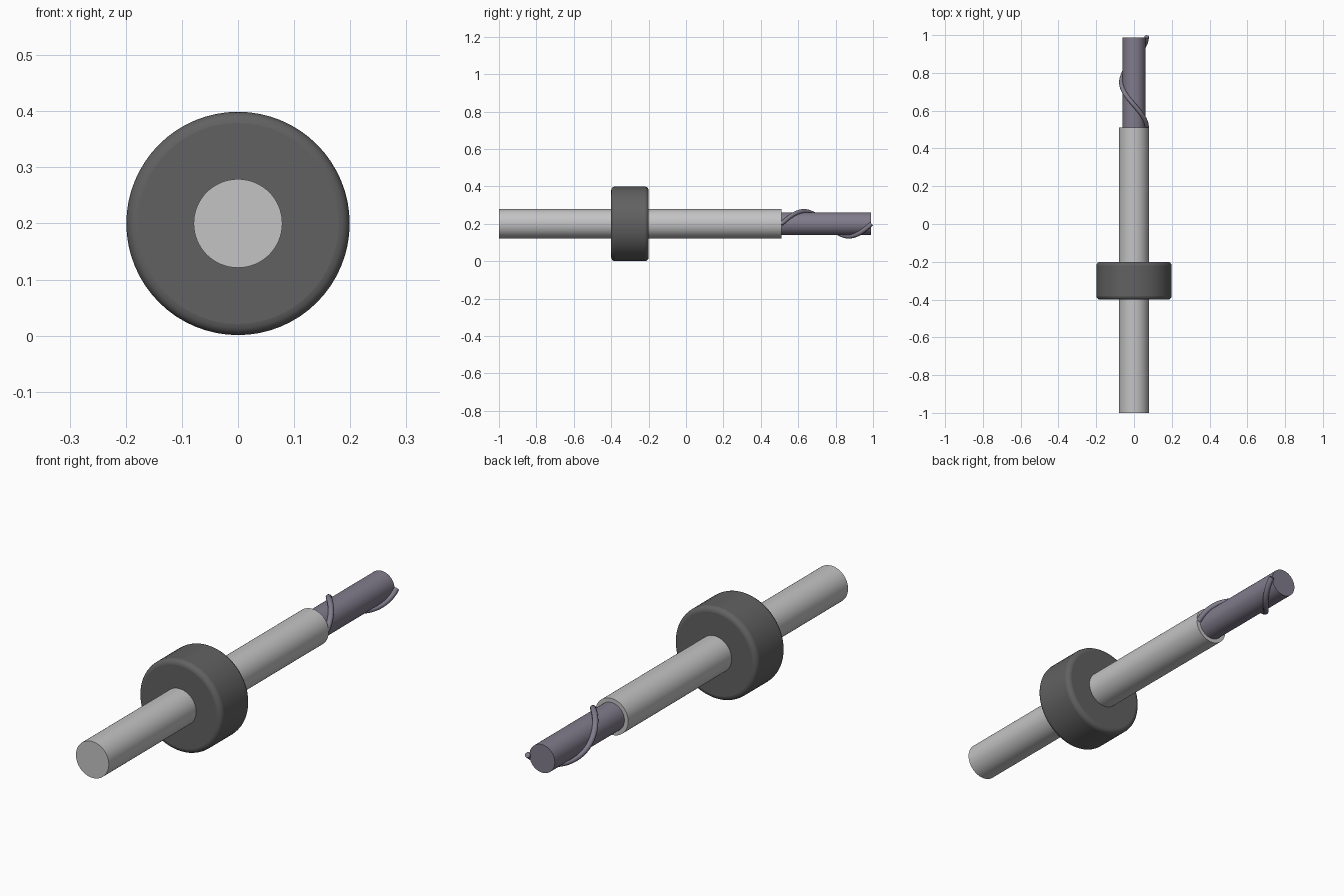
import bpy
import math

cube = bpy.data.objects.get("Cube")
if cube:
    bpy.data.objects.remove(cube, do_unlink=True)

AXIS_Z = 0.2


def material(name, rgb):
    m = bpy.data.materials.new(name)
    m.use_nodes = True
    m.diffuse_color = (*rgb, 1)
    m.node_tree.nodes["Principled BSDF"].inputs["Base Color"].default_value = (*rgb, 1)
    return m


steel = material("light steel", (0.55, 0.55, 0.56))
rubber = material("dark grey", (0.12, 0.12, 0.122))
carbide = material("purple grey", (0.22, 0.2, 0.26))


def rod(name, radius, y0, y1, mat, bevel=0):
    """Cylinder along y, optionally with rounded rims."""
    bpy.ops.mesh.primitive_cylinder_add(
        vertices=64, radius=radius, depth=y1 - y0,
        location=(0, (y0 + y1) / 2, AXIS_Z), rotation=(math.pi / 2, 0, 0))
    ob = bpy.context.object
    ob.name = name
    ob.data.materials.append(mat)
    if bevel:
        mod = ob.modifiers.new("rounded rims", "BEVEL")
        mod.width = bevel
        mod.segments = 4
        mod.limit_method = "ANGLE"
    bpy.ops.object.shade_smooth_by_angle(angle=math.radians(35))
    return ob


# Shank, depth collar and cutting core
rod("shank", 0.079, -1, 0.51, steel)
rod("collar", 0.199, -0.4, -0.2, rubber, bevel=0.02)
rod("cutting_core", 0.061, 0.5, 0.988, carbide)

# Spiral cutting ridge: one turn around the core
curve = bpy.data.curves.new("spiral_ridge", "CURVE")
curve.dimensions = "3D"
curve.bevel_depth = 0.012
curve.bevel_resolution = 3
curve.use_fill_caps = True
steps = 64
spline = curve.splines.new("POLY")
spline.points.add(steps)
for i, point in enumerate(spline.points):
    t = i / steps
    a = math.tau * t
    point.co = (0.067 * math.cos(a), 0.51 + 0.482 * t, AXIS_Z + 0.067 * math.sin(a), 1)
spline.use_smooth = True
curve.materials.append(carbide)
ridge = bpy.data.objects.new("spiral_ridge", curve)
bpy.context.collection.objects.link(ridge)
